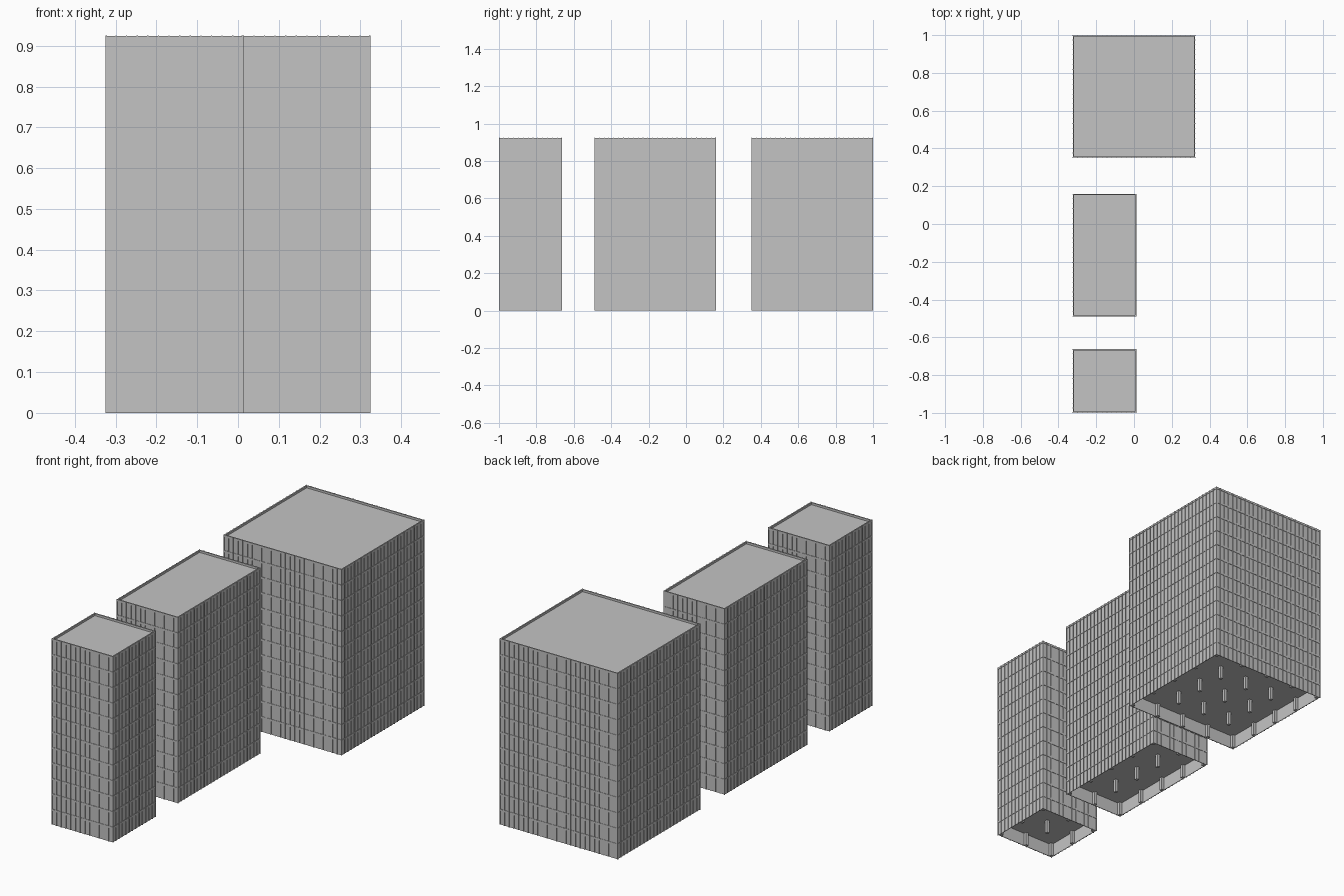
import bpy
import bmesh
from mathutils import Matrix, Vector

cube = bpy.data.objects.get("Cube")
if cube:
    bpy.data.objects.remove(cube, do_unlink=True)

BAY = 0.026          # facade module
PITCH = 6 * BAY      # column spacing
FLOOR = 0.077        # storey height
CLEAR = 0.067        # clear height below each floor band
TOP = 12 * FLOOR + 0.001

grey = bpy.data.materials.new("light_grey")
grey.use_nodes = True
grey.diffuse_color = (0.55, 0.55, 0.55, 1)
bsdf = grey.node_tree.nodes["Principled BSDF"]
bsdf.inputs["Base Color"].default_value = grey.diffuse_color
bsdf.inputs["Roughness"].default_value = 0.8


def add_box(bm, low, high):
    low, high = Vector(low), Vector(high)
    size = high - low
    matrix = Matrix.Translation((low + high) / 2) @ Matrix.Diagonal((*size, 1))
    bmesh.ops.create_cube(bm, size=1, matrix=matrix)


def add_ring(bm, x0, y0, x1, y1, z0, z1, thick):
    """Four wall strips around a rectangle."""
    add_box(bm, (x0, y0, z0), (x1, y0 + thick, z1))
    add_box(bm, (x0, y1 - thick, z0), (x1, y1, z1))
    add_box(bm, (x0, y0 + thick, z0), (x0 + thick, y1 - thick, z1))
    add_box(bm, (x1 - thick, y0 + thick, z0), (x1, y1 - thick, z1))


def finish(bm, name):
    mesh = bpy.data.meshes.new(name)
    bm.to_mesh(mesh)
    bm.free()
    mesh.materials.append(grey)
    bpy.context.collection.objects.link(bpy.data.objects.new(name, mesh))


def build_tower(name, x0, y0, bays_x, bays_y):
    x1, y1 = x0 + bays_x * BAY, y0 + bays_y * BAY

    # Thin panel walls down to the ground
    bm = bmesh.new()
    e = 0.003
    add_ring(bm, x0 + e, y0 + e, x1 - e, y1 - e, 0, TOP - 0.002, 0.003)
    finish(bm, name + "_panel_walls")

    # Floor bands around every storey, the last one forming the parapet
    bm = bmesh.new()
    e = 0.001
    for level in range(12):
        z = CLEAR + level * FLOOR
        add_ring(bm, x0 + e, y0 + e, x1 - e, y1 - e, z, z + FLOOR - CLEAR, 0.006)
    finish(bm, name + "_floor_bands")

    # Upright mullions at each bay line
    bm = bmesh.new()
    w, d = 0.003, 0.004
    for i in range(bays_x + 1):
        x = min(max(x0 + i * BAY - w / 2, x0), x1 - w)
        for y in (y0, y1 - d):
            add_box(bm, (x, y, 0), (x + w, y + d, TOP))
    for i in range(1, bays_y):
        y = y0 + i * BAY - w / 2
        for x in (x0, x1 - d):
            add_box(bm, (x, y, 0), (x + d, y + w, TOP))
    finish(bm, name + "_mullions")

    # Sunken roof and the ceiling over the open ground floor
    e = 0.005
    for part, z in (("_roof", TOP - 0.021), ("_ground_ceiling", CLEAR)):
        bm = bmesh.new()
        add_box(bm, (x0 + e, y0 + e, z), (x1 - e, y1 - e, z + 0.009))
        finish(bm, name + part)

    # Ground floor columns on the structural grid
    bm = bmesh.new()
    h = 0.0075
    for i in range(bays_x // 6 + 1):
        for j in range(bays_y // 6 + 1):
            cx, cy = x0 + BAY / 2 + i * PITCH, y0 + BAY / 2 + j * PITCH
            add_box(bm, (cx - h, cy - h, 0), (cx + h, cy + h, CLEAR + 0.002))
    finish(bm, name + "_columns")


build_tower("front_tower", -0.325, -1.0, 13, 13)
build_tower("middle_tower", -0.325, -0.49, 13, 25)
build_tower("back_tower", -0.325, 0.35, 25, 25)
